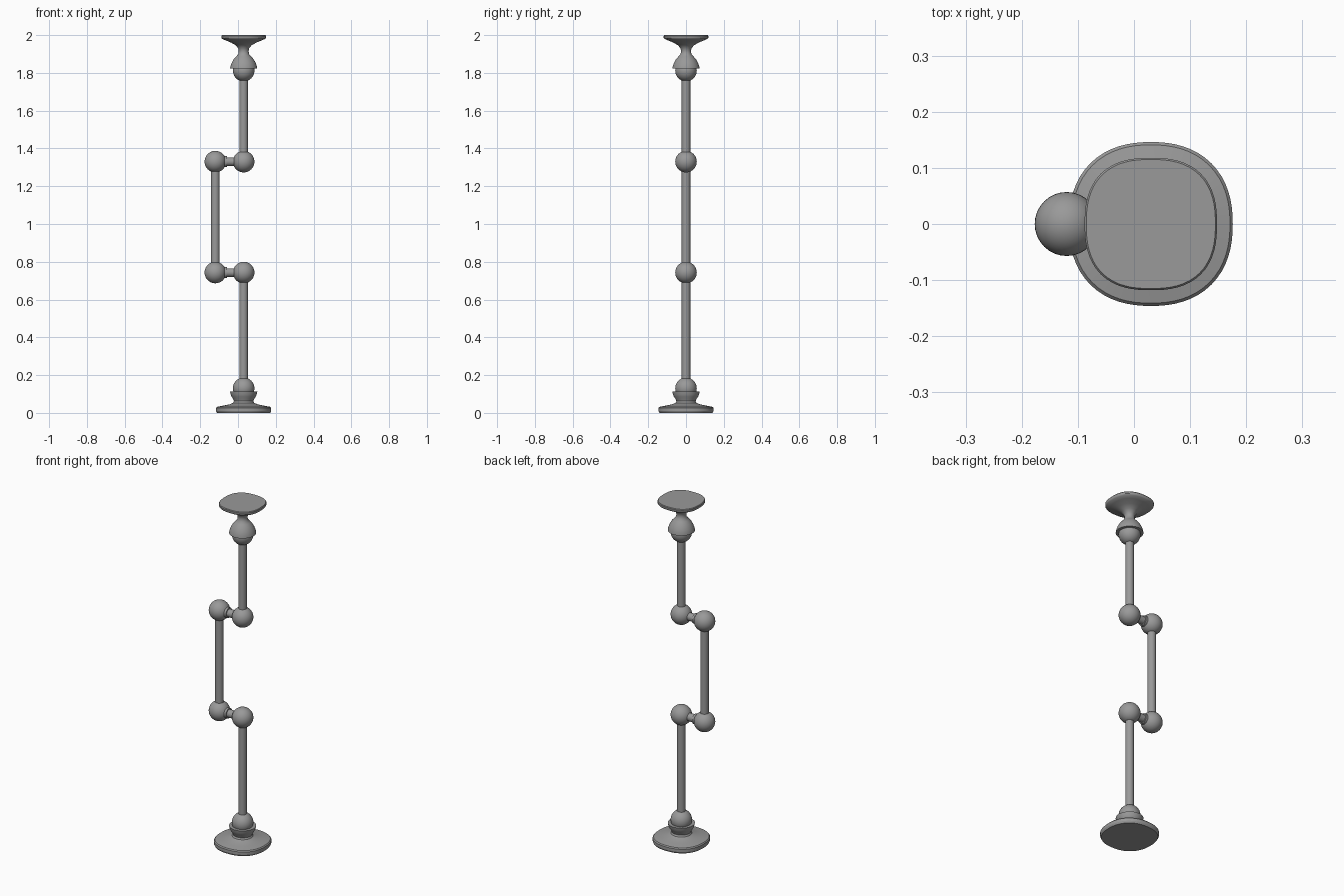
import bpy
import bmesh
from math import cos, sin, pi, radians
from mathutils import Vector

if "Cube" in bpy.data.objects:
    bpy.data.objects.remove(bpy.data.objects["Cube"])

grey = bpy.data.materials.new("satin grey")
grey.use_nodes = True
grey.diffuse_color = (0.32, 0.32, 0.32, 1)
grey.node_tree.nodes["Principled BSDF"].inputs["Base Color"].default_value = grey.diffuse_color

POST_X, OFFSET_X = 0.03, -0.12
BALL_R, ROD_R = 0.057, 0.0225
LOW_Z, HIGH_Z = 0.743, 1.33
FOOT_Z, HEAD_Z = 0.13, 1.812


def finish(bm, name, angle=35):
    bmesh.ops.recalc_face_normals(bm, faces=bm.faces)
    mesh = bpy.data.meshes.new(name)
    bm.to_mesh(mesh)
    bm.free()
    mesh.materials.append(grey)
    obj = bpy.data.objects.new(name, mesh)
    bpy.context.collection.objects.link(obj)
    bpy.ops.object.select_all(action="DESELECT")
    obj.select_set(True)
    bpy.context.view_layer.objects.active = obj
    bpy.ops.object.shade_smooth_by_angle(angle=radians(angle))
    return obj


def lathe(name, profile, sides=64):
    """Rings of (radius, height, squareness exponent), capped at both ends."""
    bm = bmesh.new()
    rings = []
    for r, z, n in profile:
        ring = []
        for i in range(sides):
            c, s = cos(2 * pi * i / sides), sin(2 * pi * i / sides)
            k = r / (abs(c) ** n + abs(s) ** n) ** (1 / n)
            ring.append(bm.verts.new((POST_X + k * c, k * s, z)))
        rings.append(ring)
    for a, b in zip(rings, rings[1:]):
        for i in range(sides):
            j = (i + 1) % sides
            bm.faces.new((a[i], a[j], b[j], b[i]))
    bm.faces.new(rings[0])
    bm.faces.new(rings[-1])
    return finish(bm, name)


def ball(name, x, z):
    bm = bmesh.new()
    bmesh.ops.create_uvsphere(bm, u_segments=32, v_segments=20, radius=BALL_R)
    bmesh.ops.translate(bm, verts=bm.verts, vec=(x, 0, z))
    return finish(bm, name)


def rod(name, start, end, radius):
    start, end = Vector(start), Vector(end)
    bm = bmesh.new()
    bmesh.ops.create_cone(bm, cap_ends=True, segments=32, radius1=radius,
                          radius2=radius, depth=(end - start).length)
    turn = (end - start).to_track_quat("Z", "Y").to_matrix()
    bmesh.ops.rotate(bm, verts=bm.verts, matrix=turn)
    bmesh.ops.translate(bm, verts=bm.verts, vec=(start + end) / 2)
    return finish(bm, name)


# Flared foot with a socket cup
lathe("foot_socket", [
    (0.141, 0.004, 2.3), (0.146, 0.010, 2.3), (0.146, 0.026, 2.3),
    (0.141, 0.032, 2.3), (0.105, 0.039, 2.2), (0.075, 0.045, 2.1),
    (0.056, 0.053, 2), (0.051, 0.062, 2), (0.056, 0.074, 2),
    (0.064, 0.086, 2), (0.069, 0.098, 2), (0.072, 0.112, 2), (0.055, 0.112, 2)])

# Flared head with a dome over the upper ball
lathe("head_socket", [
    (0.055, 1.822, 2), (0.072, 1.822, 2), (0.070, 1.835, 2),
    (0.064, 1.852, 2), (0.053, 1.872, 2), (0.040, 1.887, 2),
    (0.029, 1.899, 2), (0.026, 1.915, 2), (0.029, 1.930, 2),
    (0.042, 1.946, 2), (0.066, 1.960, 2.2), (0.095, 1.972, 2.4),
    (0.114, 1.980, 2.5), (0.118, 1.986, 2.5), (0.118, 1.996, 2.5),
    (0.115, 2.0, 2.5)])

# Ball joints
ball("foot_ball", POST_X, FOOT_Z)
ball("head_ball", POST_X, HEAD_Z)
for level, z in (("lower", LOW_Z), ("upper", HIGH_Z)):
    ball(level + "_post_ball", POST_X, z)
    ball(level + "_offset_ball", OFFSET_X, z)
    # Short crank link with a collar beside the offset ball
    rod(level + "_link", (OFFSET_X, 0, z), (POST_X, 0, z), ROD_R)
    rod(level + "_link_collar", (OFFSET_X, 0, z), (OFFSET_X + 0.062, 0, z), 0.029)

# Upright rods
rod("lower_rod", (POST_X, 0, FOOT_Z), (POST_X, 0, LOW_Z), ROD_R)
rod("middle_rod", (OFFSET_X, 0, LOW_Z), (OFFSET_X, 0, HIGH_Z), ROD_R)
rod("upper_rod", (POST_X, 0, HIGH_Z), (POST_X, 0, HEAD_Z), ROD_R)

# Rest the foot on the floor
foot = bpy.data.objects["foot_socket"]
for v in foot.data.vertices:
    if v.co.z < 0.005:
        v.co.z = 0
